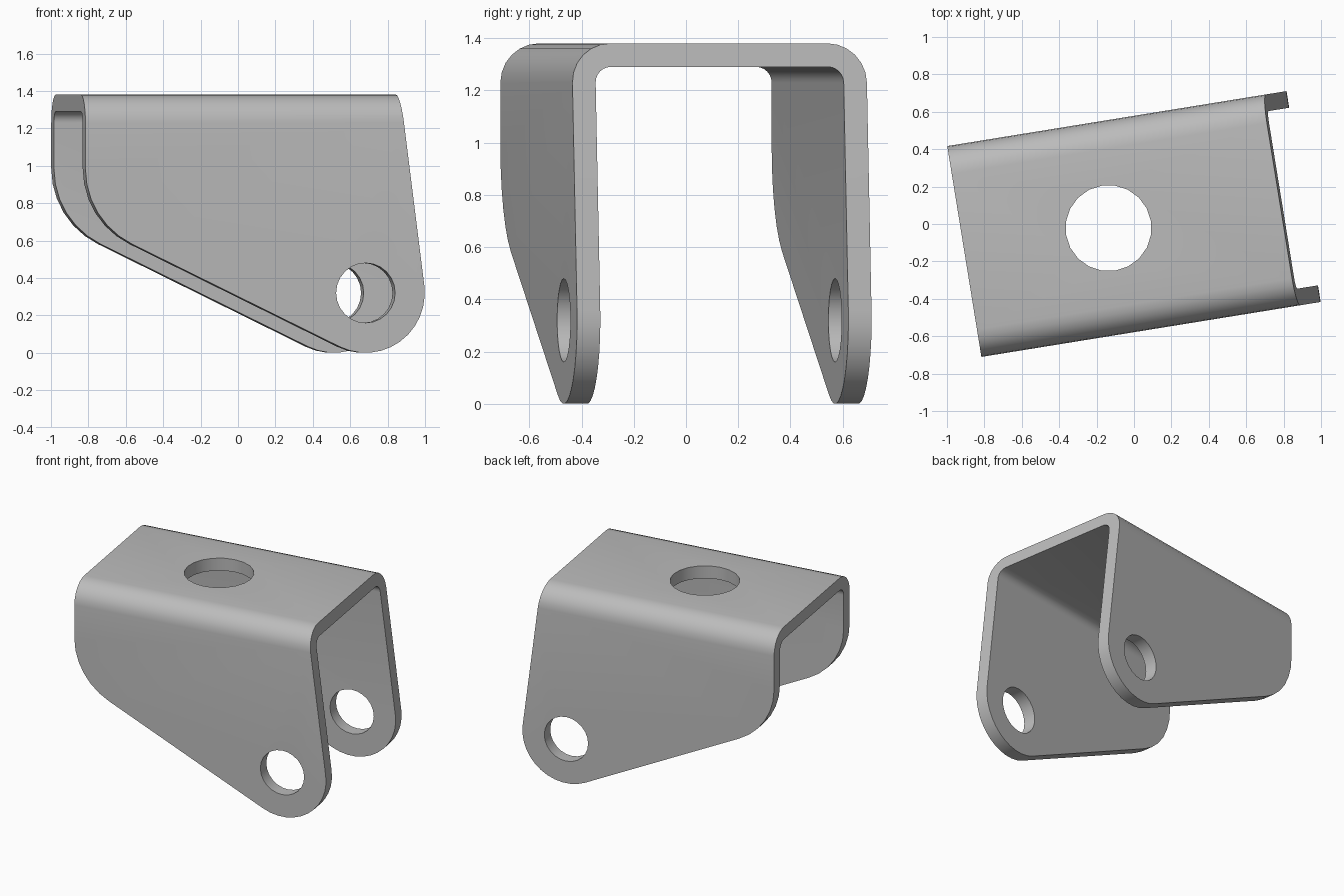
import bpy, bmesh
from math import sin, cos, tan, radians, pi
from mathutils import Vector, Matrix

if "Cube" in bpy.data.objects:
    bpy.data.objects.remove(bpy.data.objects["Cube"])

YAW = radians(9.2)        # bracket is turned slightly about z
HALF_LEN, HALF_WID, TOP = 0.919, 0.571, 1.38
THICK, BEND = 0.09, 0.15  # sheet thickness, outer bend radius
EYE_U, EYE_R = 0.599, 0.32


def arc(cx, cy, r, start, end, n):
    steps = [radians(start + (end - start) * i / n) for i in range(n + 1)]
    return [(cx + r * cos(a), cy + r * sin(a)) for a in steps]


def prism(name, outline, to_3d, depth):
    """Extrude a closed 2D outline symmetrically along the remaining axis."""
    bm = bmesh.new()
    face = bm.faces.new([bm.verts.new(to_3d(a, b, -depth)) for a, b in outline])
    extruded = bmesh.ops.extrude_face_region(bm, geom=[face])["geom"]
    shift = Vector(to_3d(0, 0, depth)) - Vector(to_3d(0, 0, -depth))
    bmesh.ops.translate(bm, vec=shift, verts=[v for v in extruded if isinstance(v, bmesh.types.BMVert)])
    bmesh.ops.recalc_face_normals(bm, faces=bm.faces)
    mesh = bpy.data.meshes.new(name)
    bm.to_mesh(mesh)
    bm.free()
    obj = bpy.data.objects.new(name, mesh)
    bpy.context.collection.objects.link(obj)
    return obj


def along_u(a, b, d):
    return (d, a, b)


def along_v(a, b, d):
    return (a, d, b)


def along_z(a, b, d):
    return (a, b, TOP + d)


def cut(target, cutter, operation):
    mod = target.modifiers.new(cutter.name, "BOOLEAN")
    mod.operation, mod.solver, mod.object = operation, "EXACT", cutter
    cutter.hide_render = True
    bpy.context.view_layer.objects.active = target
    bpy.ops.object.modifier_apply(modifier=mod.name)
    bpy.data.objects.remove(cutter)


# Folded sheet: U section with rounded bends
bend_v, bend_z = HALF_WID - BEND, TOP - BEND
outer = arc(bend_v, bend_z, BEND, 0, 90, 6)
inner = arc(bend_v, bend_z, BEND - THICK, 0, 90, 6)
right = [(HALF_WID, -0.1)] + outer
left = [(-v, z) for v, z in reversed(right)]
inside = [(-v, z) for v, z in inner]
section = right + left + [(-HALF_WID + THICK, -0.1)] + inside
section += list(reversed(inner)) + [(HALF_WID - THICK, -0.1)]
bracket = prism("folded_bracket", section, along_u, 1.1)

# Side outline: round eye, sloping lower edge, rounded heel, leaning end
slope = radians(26)
normal = 244
eye = arc(EYE_U, EYE_R, EYE_R, normal - 360, 7.2, 12)
tangent_u, tangent_z = eye[0]
corner_z = tangent_z + tan(slope) * (tangent_u + HALF_LEN)
heel_r = 0.45
heel_z = corner_z + heel_r * tan(radians((90 - 26) / 2))
heel = arc(-HALF_LEN + heel_r, heel_z, heel_r, 180, normal, 6)
high = TOP + 0.2
end_u = eye[-1][0] - tan(radians(7.2)) * (high - eye[-1][1])
side = heel + eye + [(end_u, high), (-HALF_LEN, high)]
cut(bracket, prism("side_outline", side, along_v, 1), "INTERSECT")

# Pin hole through both cheeks and mounting hole in the top plate
pin = arc(EYE_U, EYE_R, 0.16, 0, 360, 24)[:-1]
cut(bracket, prism("pin_hole", pin, along_v, 1), "DIFFERENCE")
mount = arc(-0.138, 0, 0.23, 0, 360, 20)[:-1]
cut(bracket, prism("mounting_hole", mount, along_z, 0.3), "DIFFERENCE")

# Turn into place
bracket.data.transform(Matrix.Rotation(YAW, 4, "Z"))

# Plain grey metal
grey = (0.5, 0.5, 0.5, 1)
mat = bpy.data.materials.new("plain_grey")
mat.use_nodes = True
mat.diffuse_color = grey
mat.node_tree.nodes["Principled BSDF"].inputs["Base Color"].default_value = grey
bracket.data.materials.clear()
bracket.data.materials.append(mat)
for poly in bracket.data.polygons:
    poly.material_index = 0

bpy.ops.object.select_all(action="DESELECT")
bracket.select_set(True)
bpy.context.view_layer.objects.active = bracket
bpy.ops.object.shade_smooth_by_angle(angle=radians(30))
